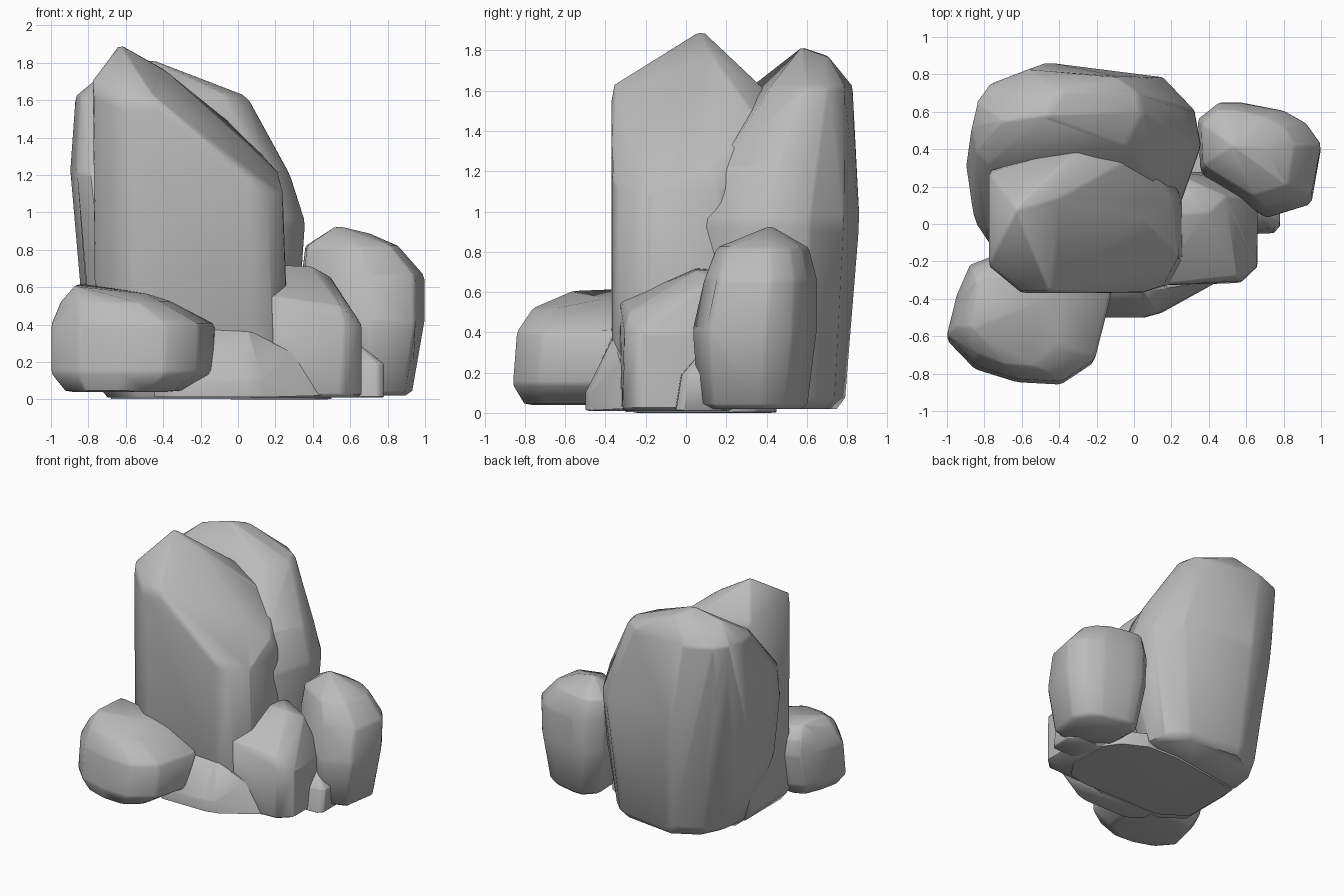
import bpy
import bmesh
import math
from mathutils import Vector

default_cube = bpy.data.objects.get("Cube")
if default_cube:
    bpy.data.objects.remove(default_cube, do_unlink=True)

# One plain stone colour
stone = bpy.data.materials.new("grey_stone")
stone.use_nodes = True
stone_colour = (0.5, 0.5, 0.5, 1)
stone.diffuse_color = stone_colour
stone.node_tree.nodes["Principled BSDF"].inputs["Base Color"].default_value = stone_colour


def ring(outline, height, left, right, front, back):
    """Unit outline stretched over a rectangle at one height."""
    return [Vector((left + u * (right - left), front + v * (back - front), height))
            for u, v in outline]


def hull(points):
    """Convex solid around the points, with flat regions merged."""
    bm = bmesh.new()
    for point in points:
        bm.verts.new(point)
    result = bmesh.ops.convex_hull(bm, input=bm.verts[:])
    loose = {item for key in ("geom_interior", "geom_unused")
             for item in result[key] if isinstance(item, bmesh.types.BMVert)}
    bmesh.ops.delete(bm, geom=list(loose), context="VERTS")
    bmesh.ops.dissolve_limit(bm, angle_limit=math.radians(6),
                             verts=bm.verts[:], edges=bm.edges[:])
    bm.normal_update()
    return bm


def worn(bm, amount):
    """Pull every face's corners inward so edges and corners become chamfers."""
    points = []
    for face in bm.faces:
        centre = face.calc_center_median()
        points += [v.co.lerp(centre, amount) for v in face.verts]
    bm.free()
    return hull(points)


def rock(name, outline, levels, tips=(), wear=0.14):
    """Stack the outline at several levels, add tips, wrap and wear it."""
    points = [Vector(tip) for tip in tips]
    for level in levels:
        points += ring(outline, *level)
    bm = worn(hull(points), wear)
    bmesh.ops.recalc_face_normals(bm, faces=bm.faces[:])
    mesh = bpy.data.meshes.new(name)
    bm.to_mesh(mesh)
    bm.free()
    mesh.materials.append(stone)
    obj = bpy.data.objects.new(name, mesh)
    bpy.context.collection.objects.link(obj)
    bpy.ops.object.select_all(action="DESELECT")
    obj.select_set(True)
    bpy.context.view_layer.objects.active = obj
    bpy.ops.object.shade_smooth_by_angle(angle=math.radians(52))


# Outlines in plan, from left to right and front to back
slab_plan = [(0, .18), (.18, 0), (.78, 0), (.92, .05), (1, .25), (1, .7),
             (.93, .86), (.77, .99), (.53, 1), (.24, .91), (0, .87)]
back_plan = [(1, .55), (.97, .75), (.84, .92), (.55, .98), (.34, 1), (.11, .84),
             (.03, .64), (0, .4), (.03, .13), (.1, 0), (.9, .2)]
front_plan = [(0, .37), (.05, .66), (.14, .93), (.28, 1), (.95, .95), (1, .7),
              (.9, .18), (.7, 0), (.43, .02), (.17, .13)]
side_plan = [(0, .84), (.17, 1), (.35, 1), (.7, .92), (.88, .8), (1, .6),
             (.92, .12), (.55, 0), (.24, .2), (.02, .36)]
block_plan = [(0, 0), (.88, .04), (1, .18), (1, .8), (.7, 1), (0, 1)]

# Tall slab with a top that slopes down to the right
rock("tall_front_rock", slab_plan,
     [(.01, -.76, .28, -.37, .36),
      (.6, -.78, .28, -.37, .4),
      (1.1, -.78, .24, -.37, .4)],
     [(-.78, -.22, 1.7), (-.78, .28, 1.64), (-.6, -.37, 1.62), (-.45, -.37, 1.62),
      (.04, -.37, 1.2), (-.63, .08, 1.9), (-.4, .14, 1.77), (-.25, .44, 1.56),
      (.02, .38, 1.43), (.02, .05, 1.4), (.21, .12, 1.22)],
     .1)

# Broad rock behind, one body narrowing to a domed head
rock("back_rock", back_plan,
     [(.02, -.72, .22, .05, .79),
      (.5, -.84, .33, -.1, .83),
      (.95, -.88, .36, -.13, .865),
      (1.2, -.9, .28, -.05, .85),
      (1.4, -.88, .16, .15, .84),
      (1.62, -.87, .05, .32, .83)],
     [(-.47, .58, 1.82), (-.7, .55, 1.76), (-.1, .56, 1.66), (-.4, .7, 1.78)],
     .12)

# Boulder at the front
rock("front_boulder", front_plan,
     [(.04, -.92, -.3, -.8, -.3),
      (.14, -1, -.13, -.86, -.22),
      (.4, -1, -.12, -.84, -.17),
      (.52, -.95, -.35, -.76, -.2)],
     [(-.87, -.55, .61), (-.84, -.3, .62), (-.7, -.3, .6), (-.5, -.4, .57)])

# Upright boulder on the left side
rock("side_boulder", side_plan,
     [(.02, .42, .93, .06, .6),
      (.4, .35, 1, .03, .65),
      (.66, .34, 1, .09, .65),
      (.82, .36, .86, .15, .61)],
     [(.53, .42, .93), (.7, .4, .89)])

# Low ledge at the foot of the slab, rising towards the back
rock("low_ledge", block_plan,
     [(.01, -.1, .66, -.34, .28),
      (.4, -.05, .66, -.33, .25)],
     [(.1, -.33, .56), (.55, -.28, .5), (.57, .05, .52), (.2, .05, .72),
      (.4, .06, .71), (.49, .15, .66), (.2, .28, .7)],
     .09)

# Sloping toe between the front boulder and the ledge
rock("front_toe", slab_plan,
     [(.01, -.45, .2, -.5, 0),
      (.1, -.45, .18, -.5, 0)],
     [(-.3, -.36, .4), (.05, -.36, .38), (.5, -.28, .02), (.3, -.32, .25)],
     .08)

rock("small_wedge", block_plan,
     [(.01, .5, .78, -.06, .2),
      (.19, .5, .78, -.03, .2)],
     [(.6, .1, .33)], .06)

# Flat stone filling the underside
rock("base_stone", slab_plan,
     [(0, -.68, .5, -.3, .45),
      (.12, -.68, .5, -.3, .45)], wear=.06)
